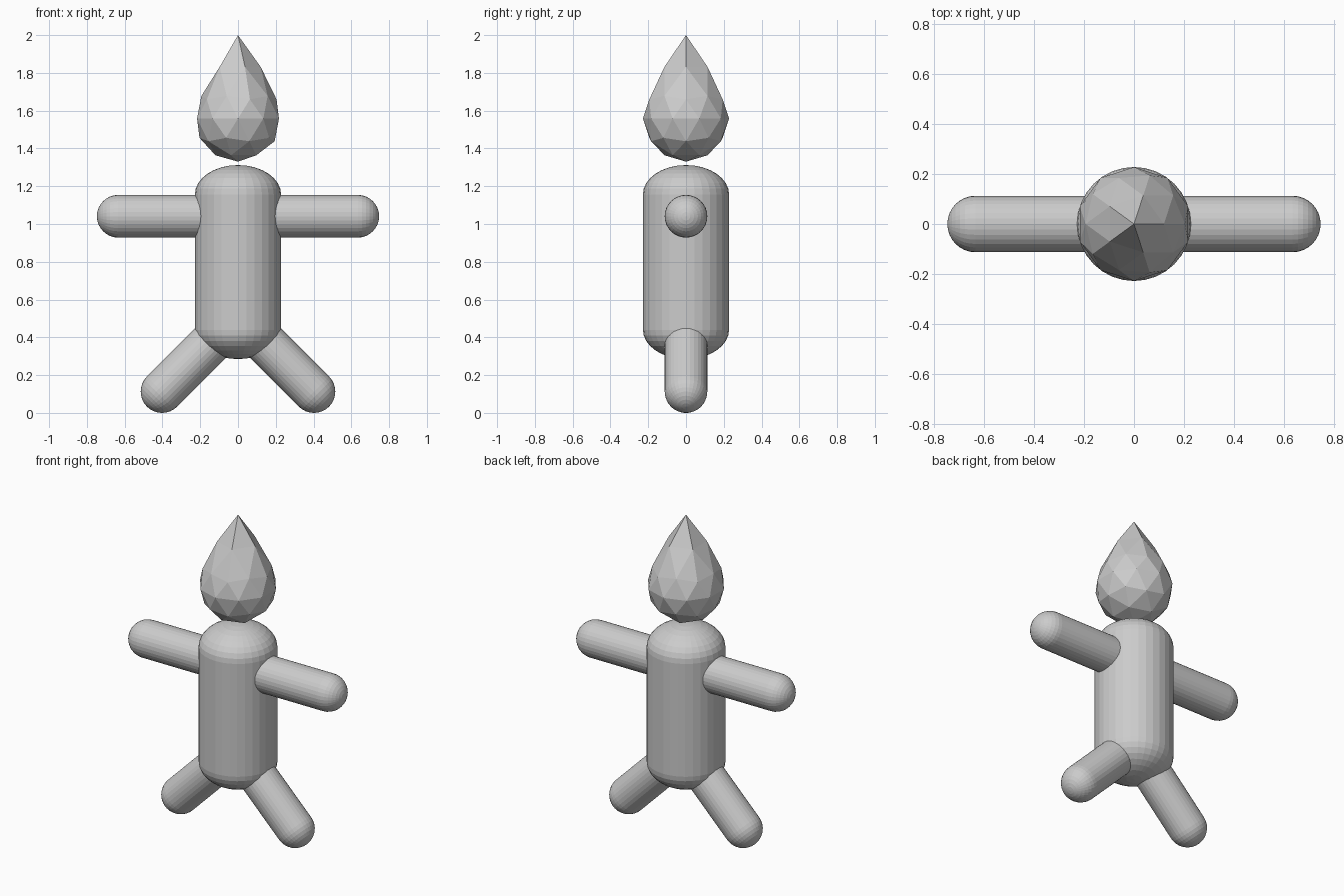
import bpy, bmesh
from math import sin, cos, pi
from mathutils import Vector

if "Cube" in bpy.data.objects:
    bpy.data.objects.remove(bpy.data.objects["Cube"])


def finish(bm, name):
    bmesh.ops.recalc_face_normals(bm, faces=bm.faces)
    mesh = bpy.data.meshes.new(name)
    bm.to_mesh(mesh)
    bm.free()
    obj = bpy.data.objects.new(name, mesh)
    bpy.context.collection.objects.link(obj)
    return obj


def capsule(name, start, end, radius, cap, sides=32, steps=8):
    """Capsule whose tips are start and end; cap is the dome height."""
    start, end = Vector(start), Vector(end)
    axis = end - start
    length = axis.length
    dome = [(radius * sin(pi / 2 * i / steps), cap * (1 - cos(pi / 2 * i / steps)))
            for i in range(steps + 1)]
    profile = dome + [(r, length - z) for r, z in reversed(dome)]
    bm = bmesh.new()
    verts = [bm.verts.new((r, 0, z)) for r, z in profile]
    edges = [bm.edges.new(pair) for pair in zip(verts, verts[1:])]
    bmesh.ops.spin(bm, geom=verts + edges, cent=(0, 0, 0), axis=(0, 0, 1),
                   angle=2 * pi, steps=sides)
    bmesh.ops.remove_doubles(bm, verts=bm.verts, dist=0.0001)
    obj = finish(bm, name)
    obj.location = start
    obj.rotation_mode = 'QUATERNION'
    obj.rotation_quaternion = axis.to_track_quat('Z', 'Y')
    return obj


# Torso
capsule("torso", (0, 0, 0.285), (0, 0, 1.312), 0.228, 0.155)

# Arms and splayed legs
for side, s in (("right", 1), ("left", -1)):
    capsule(side + "_arm", (0, 0, 1.041), (s * 0.747, 0, 1.041), 0.113, 0.113)
    capsule(side + "_leg", (0, 0, 0.515), (s * 0.482, 0, 0.033), 0.113, 0.113)

# Teardrop head: low-poly sphere with its top pulled into a point
bm = bmesh.new()
bmesh.ops.create_icosphere(bm, subdivisions=2, radius=0.228)
for v in bm.verts:
    if v.co.z > 0.22:
        v.co.z = 0.442
    elif v.co.z > 0.17:
        v.co.z += 0.08
head = finish(bm, "head")
head.location.z = 1.558
